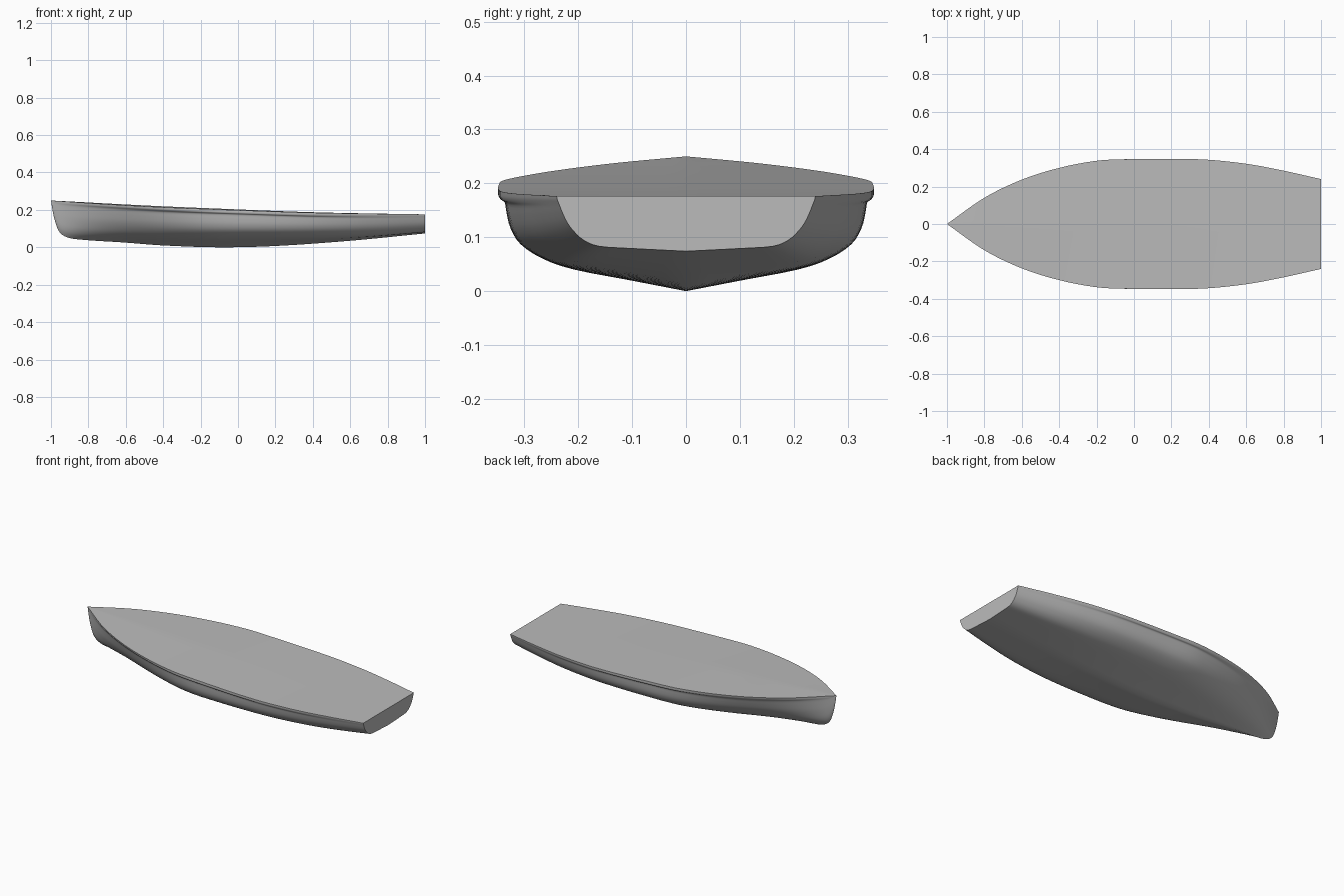
import bpy, bmesh
from math import radians

cube = bpy.data.objects.get("Cube")
if cube:
    bpy.data.objects.remove(cube, do_unlink=True)

grey = bpy.data.materials.new("hull grey")
grey.use_nodes = True
colour = (0.5, 0.5, 0.5, 1)
grey.diffuse_color = colour
grey.node_tree.nodes["Principled BSDF"].inputs["Base Color"].default_value = colour


def curve(pts, x):
    """Smooth curve through (x, value) points."""
    n = len(pts)
    i = 0
    while i < n - 2 and x > pts[i + 1][0]:
        i += 1

    def slope(k):
        a, b = pts[max(k - 1, 0)], pts[min(k + 1, n - 1)]
        return (b[1] - a[1]) / (b[0] - a[0])
    (x0, y0), (x1, y1) = pts[i], pts[i + 1]
    h = x1 - x0
    t = (x - x0) / h
    s = t * t * (3 - 2 * t)
    return (y0 + (y1 - y0) * s + h * slope(i) * t * (1 - t) ** 2
            - h * slope(i + 1) * t * t * (1 - t))


# Lines of the boat along its length, bow at -x
keel = [(-1, .25), (-.985, .165), (-.96, .09), (-.92, .056), (-.85, .042),
        (-.6, .025), (-.4, .01), (-.1, 0), (.2, .007), (.6, .035), (1, .074)]
sheer = [(-1, .25), (-.68, .229), (-.4, .214), (-.1, .202), (.4, .185), (1, .176)]
beam = [(-1, 0), (-.8, .14), (-.6, .237), (-.4, .3), (-.2, .338), (-.05, .346),
        (.35, .346), (.6, .322), (.8, .285), (1, .24)]

# Half sections, keel to sheer, as fractions of beam and depth
bow = [(0, 0), (.2, .07), (.38, .15), (.54, .26), (.67, .4), (.78, .56),
       (.86, .73), (.91, .85), (.94, .9), (.98, .94), (1, 1)]
middle = [(0, 0), (.3, .1), (.6, .2), (.76, .3), (.88, .44), (.935, .6),
          (.955, .76), (.965, .88), (.99, .905), (1, .935), (1, 1)]
stern = [(0, 0), (.42, .05), (.67, .09), (.79, .2), (.87, .37), (.92, .53),
         (.955, .7), (.975, .82), (.985, .88), (.995, .94), (1, 1)]


def half_section(x):
    other = bow if x < 0 else stern
    w = min(abs(x) / (.8 if x < 0 else 1), 1)
    w = w * w * (3 - 2 * w)
    mixed = [[m[k] * (1 - w) + o[k] * w for m, o in zip(middle, other)] for k in (0, 1)]
    us, vs = [list(enumerate(c)) for c in mixed]
    b, low, high = max(curve(beam, x), 0), curve(keel, x), curve(sheer, x)
    fine = 3 * (len(middle) - 1)
    return [(b * curve(us, j / 3), low + (high - low) * curve(vs, j / 3))
            for j in range(fine + 1)]


def section(x):
    half = half_section(x)
    return [(x, -y, z) for y, z in reversed(half)] + [(x, y, z) for y, z in half[1:]]


def deck_row(x):
    b, z = max(curve(beam, x), 0), curve(sheer, x)
    crown = .012 * b * (1 - x)
    return [(x, b * s / 8, z + crown * (1 - abs(s) / 8)) for s in range(-8, 9)]


def make(name, rows, angle):
    bm = bmesh.new()
    grid = [[bm.verts.new(p) for p in row] for row in rows]
    if len(grid) == 1:
        bm.faces.new(grid[0])
    for a, b in zip(grid, grid[1:]):
        for j in range(len(a) - 1):
            bm.faces.new((a[j], a[j + 1], b[j + 1], b[j]))
    bmesh.ops.remove_doubles(bm, verts=bm.verts, dist=1e-5)
    bm.normal_update()
    # Hull faces point down, deck up, transom aft
    lead = sum(f.normal.z * f.calc_area() for f in bm.faces)
    if len(grid) == 1:
        wrong = bm.faces[:][0].normal.x < 0 if not bm.faces.ensure_lookup_table() else False
    else:
        wrong = (lead > 0) if name == "hull" else (lead < 0)
    if wrong:
        bmesh.ops.reverse_faces(bm, faces=bm.faces)
    mesh = bpy.data.meshes.new(name)
    bm.to_mesh(mesh)
    bm.free()
    mesh.materials.append(grey)
    obj = bpy.data.objects.new(name, mesh)
    bpy.context.collection.objects.link(obj)
    bpy.ops.object.select_all(action="DESELECT")
    obj.select_set(True)
    bpy.context.view_layer.objects.active = obj
    bpy.ops.object.shade_smooth_by_angle(angle=radians(angle))


# Stations are closer together towards the bow
stations = [-1 + 2 * (i / 70) ** 1.7 for i in range(71)]
make("hull", [section(x) for x in stations], 50)
make("deck", [deck_row(x) for x in stations], 30)
make("transom", [section(1)], 30)
